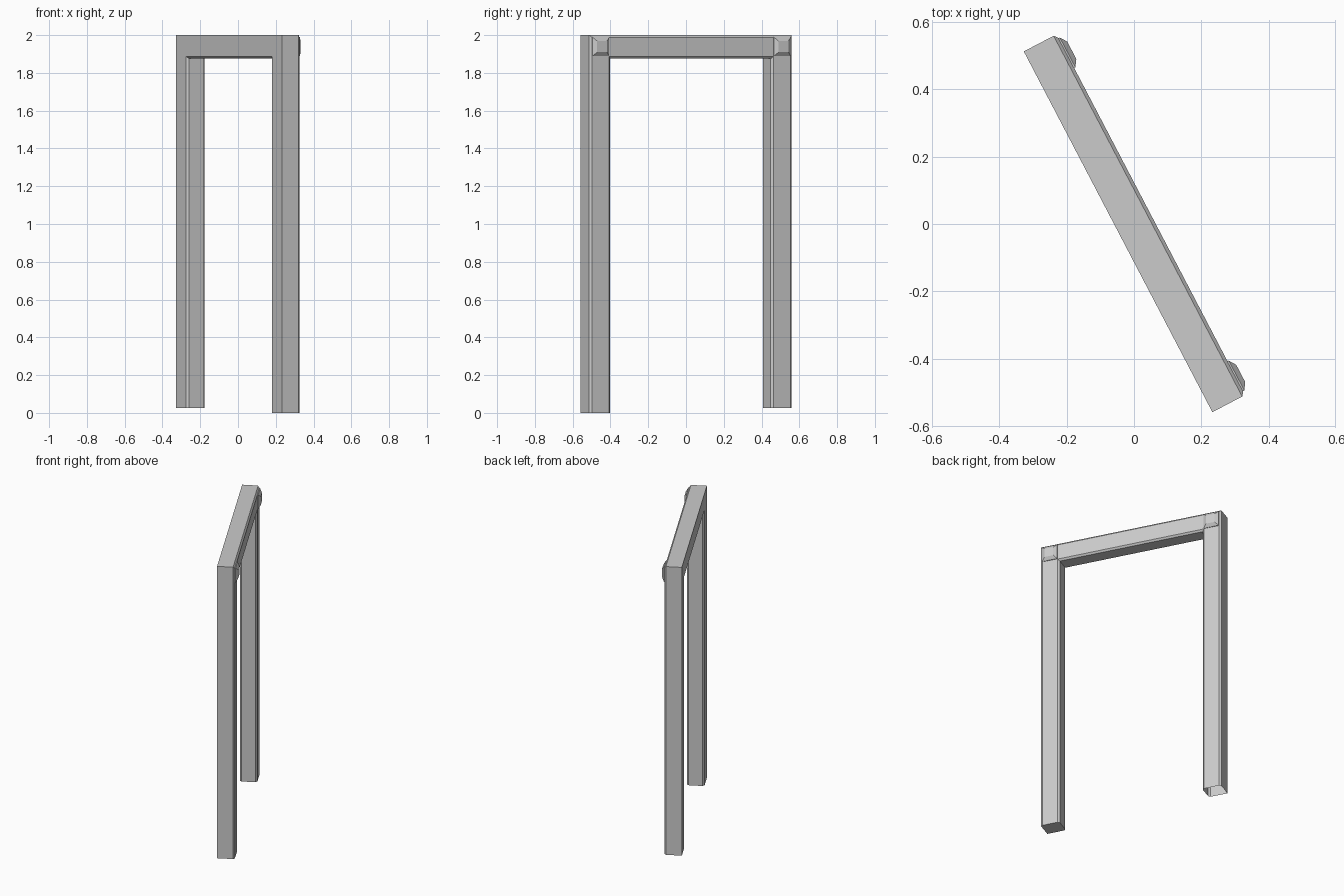
import bpy, bmesh, math
from mathutils import Matrix

cube = bpy.data.objects.get("Cube")
if cube:
    bpy.data.objects.remove(cube)

GREY = (0.6, 0.6, 0.6, 1)
grey = bpy.data.materials.new("plain grey")
grey.use_nodes = True
grey.diffuse_color = GREY
grey.node_tree.nodes["Principled BSDF"].inputs["Base Color"].default_value = GREY

# The doorway stands diagonally: local x runs along its width, local y out of its trim side
PLACE = Matrix.Translation((-0.003, 0, 0)) @ Matrix.Rotation(math.radians(-62.4), 4, "Z")
HALF, TOP = 0.605, 2.0


def add_object(name, bm):
    bmesh.ops.recalc_face_normals(bm, faces=bm.faces)
    mesh = bpy.data.meshes.new(name)
    bm.to_mesh(mesh)
    bm.free()
    mesh.materials.append(grey)
    obj = bpy.data.objects.new(name, mesh)
    obj.matrix_world = PLACE
    bpy.context.collection.objects.link(obj)
    return obj


def bridge(bm, a, b):
    for i in range(len(a)):
        j = (i + 1) % len(a)
        bm.faces.new((a[i], a[j], b[j], b[i]))


# Frame: one chamfered section (inset from outer edge, depth) swept up, across and down
section = [(0, -0.05), (0, 0.05), (0.012, 0.06), (0.113, 0.06),
           (0.125, 0.05), (0.125, -0.038), (0.113, -0.05)]
bm = bmesh.new()
rings = []
for side, floor in ((-1, 0.025), (-1, None), (1, None), (1, 0)):
    rings.append([bm.verts.new((side * (HALF - a), y, TOP - a if floor is None else floor))
                  for a, y in section])
for low, high in zip(rings, rings[1:]):
    bridge(bm, low, high)
bm.faces.new(rings[-1])  # the longer leg is closed below, the shorter one is open
add_object("door_frame", bm)

# Corner blocks: raised, tapered squares where legs and lintel meet
for side, name in ((-1, "back_corner_block"), (1, "front_corner_block")):
    bm = bmesh.new()
    loops = []
    for half, y in ((0.05, 0.058), (0.05, 0.064), (0.029, 0.078)):
        loops.append([bm.verts.new((side * 0.542 + half * dx, y, 1.939 + half * dz))
                      for dx, dz in ((-1, -1), (1, -1), (1, 1), (-1, 1))])
    for low, high in zip(loops, loops[1:]):
        bridge(bm, low, high)
    bm.faces.new(loops[0])
    bm.faces.new(loops[-1])
    add_object(name, bm)
